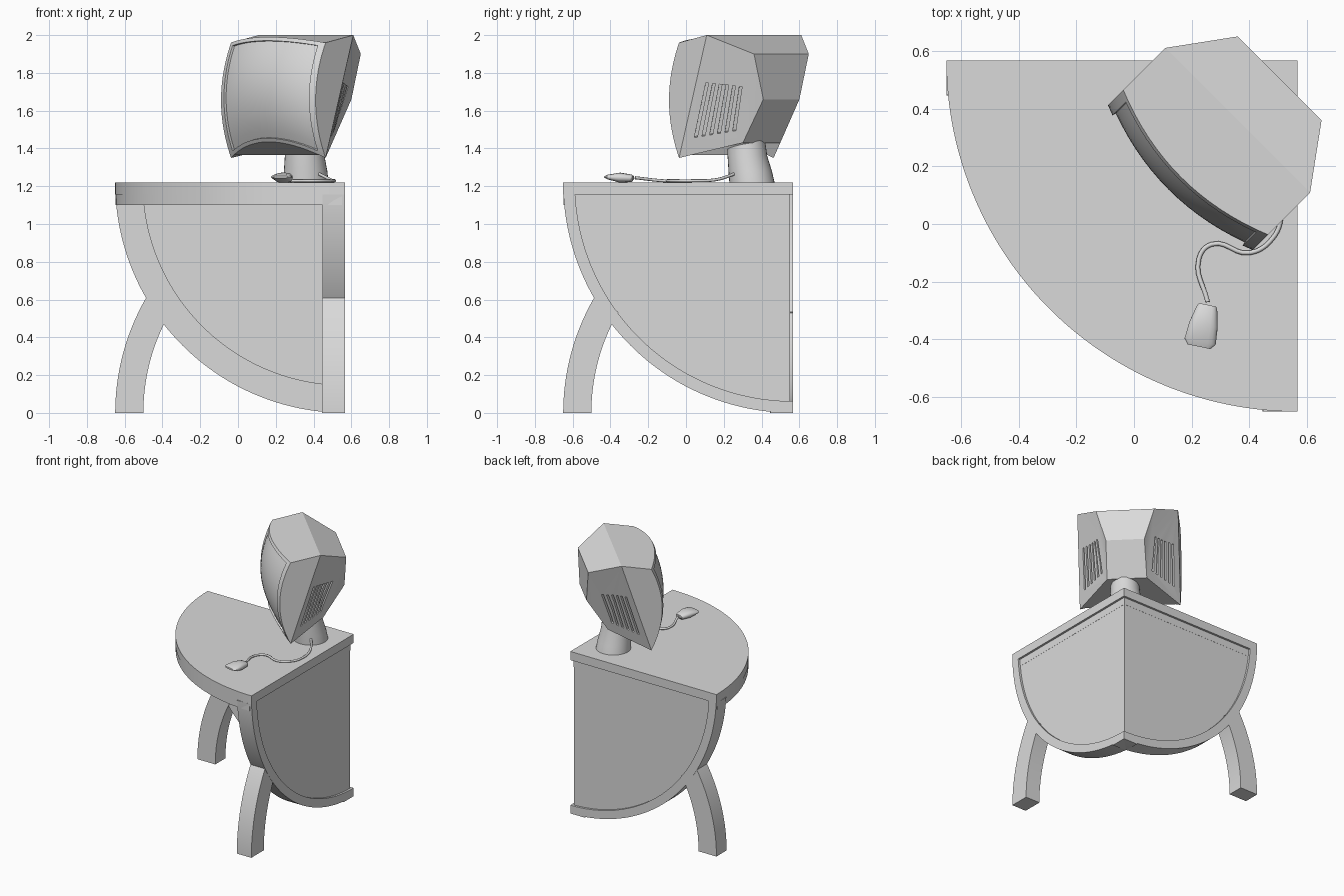
import bpy, bmesh
from math import cos, sin, pi, radians
from mathutils import Vector

old = bpy.data.objects.get("Cube")
if old:
    bpy.data.objects.remove(old)

grey = bpy.data.materials.new("light_grey")
grey.use_nodes = True
grey.diffuse_color = (0.7, 0.7, 0.7, 1)
grey.node_tree.nodes["Principled BSDF"].inputs["Base Color"].default_value = (0.7, 0.7, 0.7, 1)

C, R = 0.567, 1.217      # corner of the desk and its radius


def finish(name, bm):
    bmesh.ops.recalc_face_normals(bm, faces=bm.faces)
    me = bpy.data.meshes.new(name)
    bm.to_mesh(me)
    bm.free()
    me.materials.append(grey)
    ob = bpy.data.objects.new(name, me)
    bpy.context.collection.objects.link(ob)
    return ob


def smooth(ob, angle=30):
    bpy.ops.object.select_all(action='DESELECT')
    ob.select_set(True)
    bpy.context.view_layer.objects.active = ob
    bpy.ops.object.shade_smooth_by_angle(angle=radians(angle))


def add_loft(bm, rings):
    vs = [[bm.verts.new(p) for p in ring] for ring in rings]
    n = len(vs[0])
    for a, b in zip(vs, vs[1:]):
        for i in range(n):
            j = (i + 1) % n
            bm.faces.new((a[i], a[j], b[j], b[i]))
    bm.faces.new(vs[0])
    bm.faces.new(vs[-1])


def loft(name, rings):
    bm = bmesh.new()
    add_loft(bm, rings)
    smooth(finish(name, bm))


def arc(r, a0, a1, n=64):
    return [(r * cos(a0 + (a1 - a0) * i / n), r * sin(a0 + (a1 - a0) * i / n)) for i in range(n + 1)]


# Quarter-round table top with a slightly recessed lower slab
def slab(name, z0, z1, radius, limit):
    pts = [(C - a, C - b) for a, b in [(0, 0)] + arc(radius, 0, pi / 2)]
    pts = [(min(x, limit), min(y, limit)) for x, y in pts]
    loft(name, [[(x, y, z) for x, y in pts] for z in (z0, z1)])


slab("table_top", 1.155, 1.22, R, C)
slab("table_top_underside", 1.10, 1.155, R - 0.002, 0.551)


# The two wall panels, mirrored across the diagonal of the desk
def panel_part(name, pts, d0, d1):
    loft("right_" + name, [[(d, C - s, z) for s, z in pts] for d in (d0, d1)])
    loft("back_" + name, [[(C - s, d, z) for s, z in pts] for d in (d0, d1)])


def hanging(r0, r1, start, top):
    inner = arc(r0, pi / 2, 0) if r0 else [(0, 0)]
    return [(max(s, start), min(R - h, top)) for s, h in arc(r1, 0, pi / 2) + inner]


panel_part("panel", hanging(0, 1.16, 0.017, 1.12), 0.47, 0.55)
panel_part("panel_rim", hanging(1.155, R, 0, 1.155), 0.447, C)
panel_part("panel_inner_rib", hanging(1.07, 1.157, 0.018, 1.12), 0.447, 0.549)
panel_part("leg", arc(R, 0, pi / 6) + arc(1.068, pi / 6, 0), 0.445, C - 0.001)

# Monitor, in its own frame: u across, v towards the back, z up
W = 0.354


def world(u, v, z):
    return Vector(((v + u) / 2 ** 0.5, (v - u) / 2 ** 0.5, z))


# Bulging front: the bezel is the outer band, the screen inside it sits lower
def front(a, b, inner_a, inner_b):
    low, high = 1.435 - 0.085 * a * a, 1.99 - 0.03 * a * a
    sunk = 0.014 if abs(a) < inner_a and abs(b) < inner_b else 0
    v = 0.155 + 0.072 * a * a + 0.075 * b * b + sunk
    return world(W * a, v, low + (high - low) * (b + 1) / 2)


def knots(edge):
    inside = [(edge - 0.01) * (i / 7 - 1) for i in range(15)]
    return [-1, -edge] + inside + [edge, 1]


bm = bmesh.new()
grid = [[bm.verts.new(front(a, b, 0.9, 0.93)) for b in knots(0.93)] for a in knots(0.9)]
for c, d in zip(grid, grid[1:]):
    for j in range(len(c) - 1):
        bm.faces.new((c[j], d[j], d[j + 1], c[j + 1]))

# Faceted casing behind the front
corners = {"T": (W, 0.509, 2.0), "R": (0.205, 0.714, 1.90), "M": (0.135, 0.714, 1.66), "B": (0.14, 0.566, 1.43)}
back = {k: [bm.verts.new(world(s * u, v, z)) for s in (-1, 1)] for k, (u, v, z) in corners.items()}
for side, column in ((0, grid[0]), (1, grid[-1])):
    top, rear, mid, base = (back[k][side] for k in "TRMB")
    bm.faces.new(column + [top])
    bm.faces.new((top, rear, base, column[0]))
    bm.faces.new((rear, mid, base))
for a, b in ("TR", "RM", "MB"):
    bm.faces.new(back[a] + back[b][::-1])
bm.faces.new([c[-1] for c in grid] + back["T"][::-1])
bm.faces.new([c[0] for c in grid] + back["B"][::-1])
monitor = finish("monitor", bm)

# Slanted vent slots cut into both sides
bm = bmesh.new()
for s in (-1, 1):
    low, top, rear, base = (world(s * u, v, z) for u, v, z in
                            ((W, 0.302, 1.35), corners["T"], corners["R"], corners["B"]))
    normal = (top - low).cross(base - low).normalized()
    for k in range(6):
        b = 0.18 + 0.125 * k
        ends = [low.lerp(top, a).lerp(base.lerp(rear, a), c)
                for a, c in ((0.15, b), (0.62, b), (0.62, b + 0.05), (0.15, b + 0.05))]
        add_loft(bm, [[p + normal * d for p in ends] for d in (-0.03, 0.03)])
cutter = finish("vent_cutter", bm)
cutter.hide_render = True
mod = monitor.modifiers.new("vents", 'BOOLEAN')
mod.operation, mod.object, mod.solver = 'DIFFERENCE', cutter, 'EXACT'
bpy.context.view_layer.update()
cut = bpy.data.meshes.new_from_object(monitor.evaluated_get(bpy.context.evaluated_depsgraph_get()))
monitor.modifiers.clear()
monitor.data = cut
bpy.data.objects.remove(cutter)
smooth(monitor, 20)

# Stand flaring towards the back
loft("monitor_stand", [[(x + r * cos(2 * pi * i / 32), y + r * sin(2 * pi * i / 32), z) for i in range(32)]
                       for x, y, r, z in ((0.36, 0.35, 0.12, 1.215), (0.358, 0.34, 0.115, 1.28),
                                          (0.353, 0.325, 0.105, 1.36), (0.35, 0.315, 0.098, 1.48))])

# Mouse: rounded sections along its length
axis, flank = Vector((-0.2, -0.98, 0)), Vector((0.98, -0.2, 0))
rings = []
for t, w, z0, z1 in ((0, 0.03, 1.235, 1.255), (0.01, 0.036, 1.222, 1.262), (0.07, 0.05, 1.219, 1.272),
                     (0.13, 0.055, 1.235, 1.262), (0.148, 0.04, 1.243, 1.255)):
    base = Vector((0.255, -0.28, 0)) + axis * t
    ring = []
    for i in range(20):
        c, s = cos(2 * pi * i / 20), sin(2 * pi * i / 20)
        x = w * abs(c) ** 0.6 * (1 if c > 0 else -1)
        ring.append(base + flank * x + Vector((0, 0, (z0 + z1) / 2 + (z1 - z0) / 2 * s)))
    rings.append(ring)
loft("mouse", rings)

# Mouse cable
curve = bpy.data.curves.new("mouse_cable", 'CURVE')
curve.dimensions = '3D'
curve.bevel_depth, curve.bevel_resolution, curve.resolution_u = 0.008, 2, 6
path = ((0.255, -0.27, 1.245), (0.225, -0.12, 1.229), (0.27, -0.07, 1.229), (0.40, -0.1, 1.229),
        (0.48, -0.05, 1.229), (0.51, 0.03, 1.229), (0.49, 0.16, 1.235), (0.42, 0.27, 1.27))
spline = curve.splines.new('BEZIER')
spline.bezier_points.add(len(path) - 1)
for p, co in zip(spline.bezier_points, path):
    p.co = co
    p.handle_left_type = p.handle_right_type = 'AUTO'
curve.materials.append(grey)
bpy.context.collection.objects.link(bpy.data.objects.new("mouse_cable", curve))
